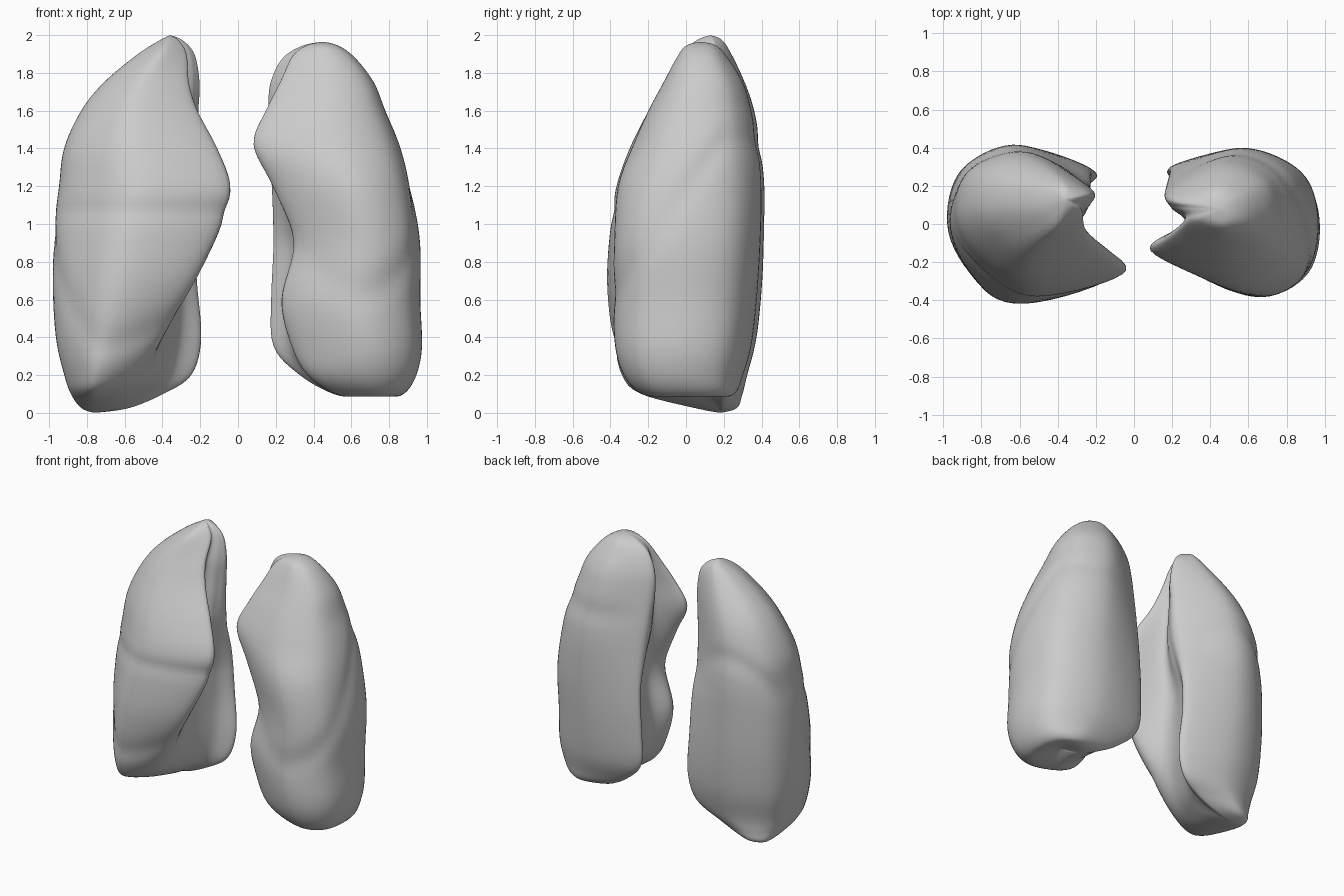
import bpy, bmesh, math
from mathutils import Vector

cube = bpy.data.objects.get("Cube")
if cube:
    bpy.data.objects.remove(cube, do_unlink=True)

ROW_STEPS, LOOP_STEPS = 6, 9

# Sections from apex to base, measured on the positive side: height, outer x,
# front edge x, front edge y, back edge x, back edge y, hollow x, front y, back y
RIGHT = [
    (2.0, .36, .36, .13, .36, .13, .36, .13, .13),
    (1.975, .41, .32, .09, .3, .15, .32, .06, .19),
    (1.9, .53, .28, .05, .24, .17, .28, -.03, .24),
    (1.75, .71, .27, -.04, .22, .18, .29, -.12, .31),
    (1.6, .83, .22, -.1, .23, .19, .3, -.2, .36),
    (1.4, .92, .11, -.18, .24, .2, .3, -.3, .395),
    (1.2, .945, .035, -.24, .25, .23, .31, -.37, .415),
    (1.0, .97, .08, -.26, .24, .27, .34, -.4, .415),
    (.7, .98, .23, -.3, .23, .29, .36, -.42, .405),
    (.4, .965, .42, -.28, .2, .27, .4, -.39, .375),
    (.2, .92, .56, -.25, .25, .24, .46, -.34, .325),
    (.1, .885, .64, -.16, .4, .21, .55, -.24, .3),
    (.025, .83, .68, .08, .58, .2, .63, .05, .27),
    (0, .76, .76, .18, .76, .18, .76, .18, .18),
]
LEFT = [
    (1.965, .45, .45, .08, .45, .08, .45, .08, .08),
    (1.945, .53, .37, .03, .35, .11, .36, 0, .16),
    (1.88, .62, .3, 0, .25, .13, .28, -.05, .22),
    (1.75, .72, .23, -.05, .19, .16, .27, -.12, .3),
    (1.6, .78, .15, -.1, .18, .19, .27, -.2, .345),
    (1.42, .855, .08, -.14, .19, .23, .27, -.28, .38),
    (1.2, .915, .19, -.17, .2, .27, .29, -.36, .4),
    (.9, .965, .31, -.2, .2, .3, .34, -.38, .395),
    (.6, .965, .24, -.2, .19, .3, .3, -.385, .375),
    (.35, .975, .3, -.2, .2, .28, .33, -.375, .345),
    (.2, .945, .38, -.2, .34, .25, .41, -.33, .3),
    (.11, .89, .5, -.16, .49, .22, .53, -.25, .265),
    (.085, .82, .6, -.1, .6, .15, .61, -.15, .2),
    (.12, .7, .7, .04, .7, .04, .7, .04, .04),
]


def spline(points, steps, closed):
    """Smooth curve through the points, of any dimension."""
    n = len(points)
    pick = (lambda i: points[i % n]) if closed else (lambda i: points[max(0, min(n - 1, i))])
    result = []
    for i in range(n if closed else n - 1):
        a, b, c, d = (pick(i + k) for k in (-1, 0, 1, 2))
        for s in range(steps):
            t = s / steps
            result.append([q + t / 2 * (r - p + t * (2 * p - 5 * q + 4 * r - w
                           + t * (3 * (q - r) + w - p)))
                           for p, q, r, w in zip(a, b, c, d)])
    if not closed:
        result.append(list(points[-1]))
    return result


def clamp(value):
    return max(0, min(1, value))


def section(row, front_cut, back_cut):
    """Closed outline of one slice, round outside and hollow inside."""
    z, outer, tip_x, tip_y, ridge_x, ridge_y, hollow_x, front, back = row
    width, depth = outer - tip_x, back - front
    back_width, reach = outer - ridge_x, ridge_y - tip_y
    # The inner face bulges near the apex and is hollow lower down
    bulge = clamp((z - .9) / .4)
    outline = [
        (tip_x, tip_y),
        (outer - .48 * width, front),
        (outer - front_cut * width, front + (front_cut + .04) * depth),
        (outer, front + .5 * depth),
        (outer - back_cut * back_width, back - (back_cut + .05) * depth),
        (outer - .5 * back_width, back),
        (ridge_x, ridge_y),
        (ridge_x + (.55 - .4 * bulge) * (hollow_x - ridge_x),
         tip_y + (.78 - .13 * bulge) * reach),
        (hollow_x, tip_y + .38 * reach),
    ]
    return [Vector((x, y, z)) for x, y in spline(outline, LOOP_STEPS, True)]


def crease(p, fissures):
    """Strength of the lobe fissures at a point, faded out on the inner side."""
    total = 0
    for height, slope, front_only in fissures:
        gap = (p.z - min(height + slope * p.y, 1.45)) / math.hypot(1, slope)
        fade = -p.y * 6 if front_only else (p.x - .2) * 4
        total += clamp(fade) * math.exp(-(gap / .04) ** 2)
    return min(total, 1)


def make_lung(name, rows, side, cuts, fissures, material):
    bm = bmesh.new()
    loops = []
    for ring in (section(r, *cuts) for r in spline(rows, ROW_STEPS, False)):
        centre = sum(ring, Vector()) / len(ring)
        loop = []
        for p in ring:
            q = p.lerp(centre, .035 * crease(p, fissures))
            loop.append(bm.verts.new((side * q.x, q.y, q.z)))
        loops.append(loop)
    for upper, lower in zip(loops, loops[1:]):
        for i in range(len(upper)):
            j = (i + 1) % len(upper)
            bm.faces.new((upper[i], upper[j], lower[j], lower[i]))
    # Close the apex and base, where the end rings meet in a point
    bmesh.ops.remove_doubles(bm, verts=bm.verts, dist=.0005)
    bmesh.ops.recalc_face_normals(bm, faces=bm.faces)
    # Soften the folds
    for _ in range(4):
        bmesh.ops.smooth_vert(bm, verts=bm.verts, factor=.3,
                              use_axis_x=True, use_axis_y=True, use_axis_z=True)
    for face in bm.faces:
        face.smooth = True
    mesh = bpy.data.meshes.new(name)
    bm.to_mesh(mesh)
    bm.free()
    mesh.materials.append(material)
    obj = bpy.data.objects.new(name, mesh)
    bpy.context.collection.objects.link(obj)


grey = bpy.data.materials.new("soft_grey")
grey.use_nodes = True
colour = (.6, .6, .6, 1)
grey.diffuse_color = colour
grey.node_tree.nodes["Principled BSDF"].inputs["Base Color"].default_value = colour

# Three lobes on the right, two on the left
make_lung("right_lung", RIGHT, -1, (.16, .1),
          [(.88, 1.36, False), (1.07, 0, True)], grey)
make_lung("left_lung", LEFT, 1, (.105, .11), [(1.17, 1.4, False)], grey)
